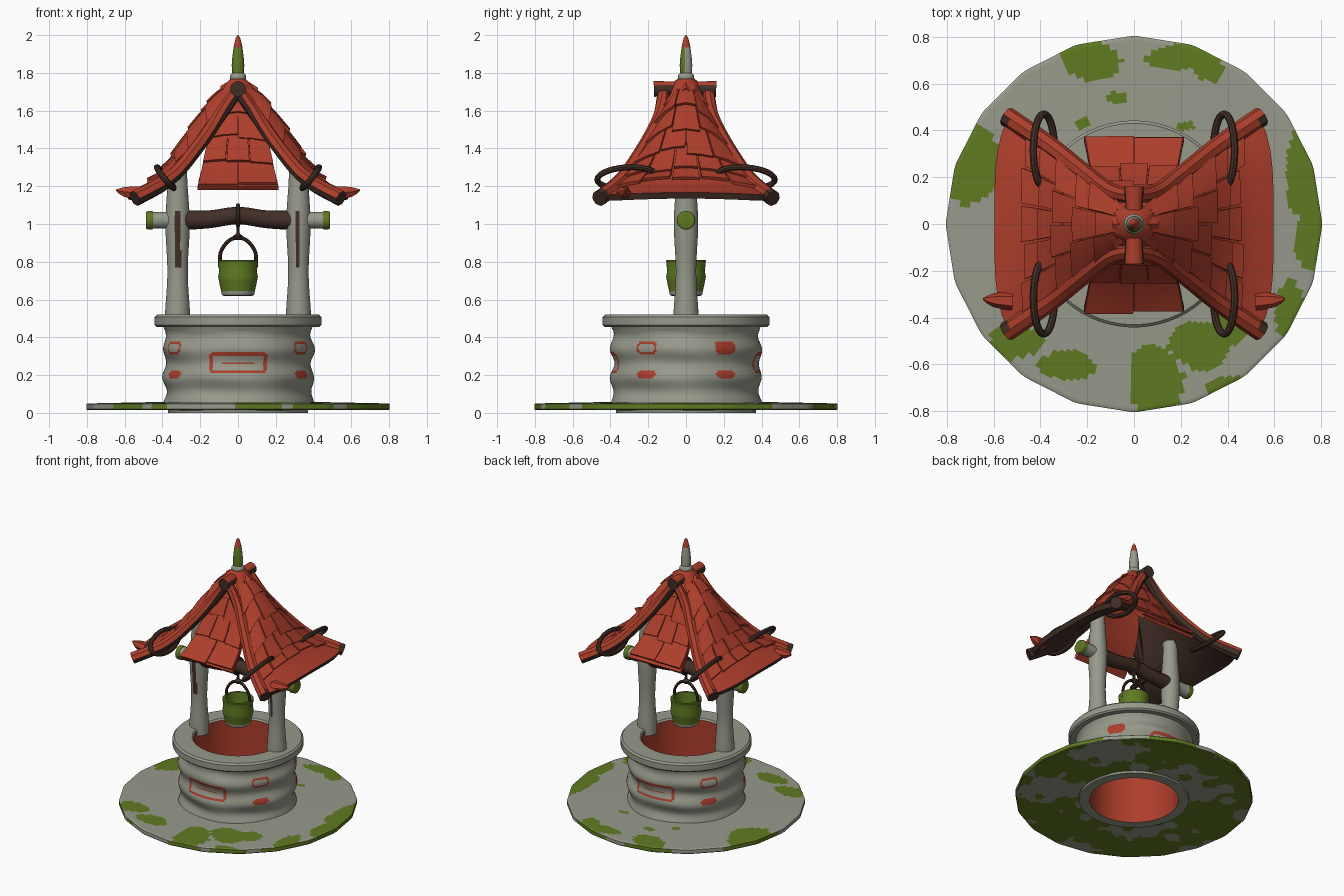
import bpy, bmesh, math, random
from mathutils import Vector

if "Cube" in bpy.data.objects:
    bpy.data.objects.remove(bpy.data.objects["Cube"])
random.seed(4)

GRAY, GREEN, RED, BROWN = range(4)
MATS = []
for mname, col in (("stone_gray", (0.31, 0.32, 0.26)), ("moss_green", (0.115, 0.195, 0.015)),
                   ("roof_red", (0.42, 0.048, 0.024)), ("dark_wood", (0.055, 0.028, 0.020))):
    m = bpy.data.materials.new(mname)
    m.diffuse_color = (*col, 1)
    m.use_nodes = True
    m.node_tree.nodes["Principled BSDF"].inputs["Base Color"].default_value = m.diffuse_color
    MATS.append(m)


def finish(name, bm, rule, angle=40):
    """rule is a colour index, or a function of face centre and normal."""
    bmesh.ops.recalc_face_normals(bm, faces=bm.faces)
    bm.normal_update()
    for f in bm.faces:
        f.material_index = rule(f.calc_center_median(), f.normal) if callable(rule) else rule
    me = bpy.data.meshes.new(name)
    bm.to_mesh(me)
    bm.free()
    for m in MATS:
        me.materials.append(m)
    ob = bpy.data.objects.new(name, me)
    bpy.context.collection.objects.link(ob)
    bpy.ops.object.select_all(action='DESELECT')
    ob.select_set(True)
    bpy.context.view_layer.objects.active = ob
    bpy.ops.object.shade_smooth_by_angle(angle=math.radians(angle))


def skin(bm, rings, closed):
    n = len(rings[0])
    for i in range(len(rings) - (0 if closed else 1)):
        a, b = rings[i], rings[(i + 1) % len(rings)]
        for j in range(n):
            k = (j + 1) % n
            bm.faces.new((a[j], a[k], b[k], b[j]))
    if not closed:
        bm.faces.new(rings[0])
        bm.faces.new(rings[-1])


def lathe(name, profile, segs, rule, closed=False, centre=(0, 0), radius=lambda r, a, z: r, angle=40):
    bm = bmesh.new()
    rings = []
    for r, z in profile:
        ring = []
        for j in range(segs):
            a = 2 * math.pi * (j + 0.5) / segs
            q = radius(r, a, z)
            ring.append(bm.verts.new((centre[0] + q * math.cos(a), centre[1] + q * math.sin(a), z)))
        rings.append(ring)
    skin(bm, rings, closed)
    finish(name, bm, rule, angle)


def sample(pts, t):
    """Catmull-Rom through points of any dimension, t from 0 to 1."""
    x = min(max(t, 0), 1) * (len(pts) - 1)
    i = min(int(x), len(pts) - 2)
    u = x - i
    p = [Vector(pts[min(max(k, 0), len(pts) - 1)]) for k in (i - 1, i, i + 1, i + 2)]
    return 0.5 * (2 * p[1] + (p[2] - p[0]) * u + (2 * p[0] - 5 * p[1] + 4 * p[2] - p[3]) * u * u
                  + (3 * p[1] - p[0] - 3 * p[2] + p[3]) * u ** 3)


def tube(name, pts, rule, sides=12, steps=16, ref=(0, 0, 1), closed=False):
    """Sweep a circle along points (x, y, z, radius)."""
    path = [Vector(p) for p in pts] if closed else [sample(pts, i / steps) for i in range(steps + 1)]
    bm, rings, n = bmesh.new(), [], len(path)
    for i, p in enumerate(path):
        nxt = path[(i + 1) % n] if closed else path[min(i + 1, n - 1)]
        prv = path[i - 1] if closed else path[max(i - 1, 0)]
        t = (nxt - prv).to_3d().normalized()
        b = t.cross(Vector(ref)).normalized()
        c = b.cross(t)
        rings.append([bm.verts.new(p.to_3d() + p[3] * (b * math.cos(w) + c * math.sin(w)))
                      for w in (2 * math.pi * j / sides for j in range(sides))])
    skin(bm, rings, closed)
    finish(name, bm, rule)


def slab(bm, P, t0, t1, s0, s1, off0, off1, thick, nt=2, ns=2):
    """Thin curved block lying on surface P(t, s)."""
    def point(t, s, o):
        n = (P(t + .01, s) - P(t - .01, s)).cross(P(t, s + .01) - P(t, s - .01)).normalized()
        return P(t, s) + n * (o if n.z > 0 else -o)
    lay = []
    for d in (0, -thick):
        lay.append([[bm.verts.new(point(t0 + (t1 - t0) * i / nt, s0 + (s1 - s0) * j / ns,
                                        off0 + (off1 - off0) * i / nt + d))
                     for j in range(ns + 1)] for i in range(nt + 1)])
    for g in lay:
        for i in range(nt):
            for j in range(ns):
                bm.faces.new((g[i][j], g[i + 1][j], g[i + 1][j + 1], g[i][j + 1]))
    edge = [(i, 0) for i in range(nt)] + [(nt, j) for j in range(ns)] + \
           [(i, ns) for i in range(nt, 0, -1)] + [(0, j) for j in range(ns, 0, -1)]
    for (i, j), (k, l) in zip(edge, edge[1:] + edge[:1]):
        bm.faces.new((lay[0][i][j], lay[0][k][l], lay[1][k][l], lay[1][i][j]))


# mossy ground disc with a 20-sided outline
BLOBS = [(-.18, .70, .14, .08), (.22, .71, .15, .06), (.32, .66, .07, .05), (-.07, .54, .05, .025),
         (-.69, .24, .12, .17), (.76, .22, .12, .24), (.76, -.05, .07, .15), (.66, -.38, .06, .14),
         (.10, -.68, .12, .16), (.28, -.52, .14, .10), (.40, -.45, .08, .08), (-.50, -.50, .12, .07),
         (-.30, -.60, .13, .06), (-.22, .43, .03, .03), (.22, .42, .04, .02), (.42, -.70, .10, .05)]


def moss(c, n):
    wob = .03 * math.sin(23 * c.x + 9 * c.y) + .02 * math.sin(31 * c.y - 11 * c.x)
    if n.z < -.5:
        return GREEN if math.sin(9 * c.x + 40 * wob) + math.sin(10 * c.y + 1) > -.4 else GRAY
    grow = .05 if abs(n.z) < .5 else 0
    return GREEN if any(math.hypot((c.x - x) / (a + grow), (c.y - y) / (b + grow)) < 1 + 3 * wob
                        for x, y, a, b in BLOBS) else GRAY


def polygon(r, a, z):
    h = math.pi / 20
    return r * (1 + (math.cos(h) / math.cos(a % (2 * h) - h) - 1) * max(0, (r - .4) / .4))


lathe("ground_disc", [(.36 + .022 * i, .015) for i in range(21)] + [(.805, .02), (.805, .046)]
      + [(.80 - .0147 * i, .05 + .0003 * i) for i in range(31)], 160, moss, True, radius=polygon)


# well wall with exposed bricks
def bricks(c, n):
    if math.hypot(c.x, c.y) < .32:
        return RED
    a = math.atan2(c.y, c.x)

    def inside(angle, z, hw, hz, line):
        u = abs((a - math.radians(angle) + math.pi) % (2 * math.pi) - math.pi) * .39
        v = abs(c.z - z)
        d = max(u - hw, v - hz, (u - hw + v - hz) * .7 + .012)
        return -line < d < 0
    for s in (-90, 90):
        if inside(s, .265, .155, .056, .016) or inside(s, .265, .10, .005, 1):
            return RED
    for s in (-148, -32, 32, 148):
        if inside(s, .345, .062, .034, 1 if s == 32 else .014) or inside(s, .205, .058, .02, 1):
            return RED
    return GRAY


def bumpy(r, a, z):
    return r + (.006 * math.sin(5 * a + 14 * z) * math.sin(z * 15) if r > .38 and z < .44 else 0)


wall = [(.30, 0), (.37, 0), (.37, .012)]
wall += [(.392 + .010 * math.sin((.05 + i * .007) * 42), .05 + i * .007) for i in range(60)]
lathe("well_wall", wall + [(.30, .47)], 240, bricks, True, radius=bumpy)
lathe("well_rim", [(.30, .46), (.432, .455), (.442, .465), (.442, .508), (.43, .52), (.31, .52), (.30, .51)],
      64, lambda c, n: RED if math.hypot(c.x, c.y) < .304 else GRAY, True)

# posts with cracks, and the axle pegs through them
for side, wide in ((-1, .016), (1, .009)):
    def crack(c, n):
        return BROWN if n.y < -.7 and abs(c.x - side * .318) < wide and .76 < c.z < 1.06 else GRAY
    lathe("post", [(.062 + .006 * math.cos(i * .35) - .0002 * i, .47 + .03 * i) for i in range(30)],
          40, crack, centre=(side * .32, 0))
    tube("axle_peg", [(side * .34, 0, 1.02, .045), (side * .44, 0, 1.02, .045), (side * .455, 0, 1.02, .05),
                      (side * .485, 0, 1.02, .047), (side * .486, 0, 1.02, .03), (side * .475, 0, 1.02, .025)],
         lambda c, n: GREEN if abs(c.x) > .445 else GRAY, 14, 20)
tube("axle", [(-.29, 0, 1.02, .052), (-.15, 0, 1.025, .047), (0, 0, 1.045, .046), (.15, 0, 1.025, .047),
              (.29, 0, 1.02, .052)], BROWN)


# bucket, handle and rope
def ellipse(c, u, v, r, n=28):
    return [tuple(Vector(c) + Vector(u) * math.cos(w) + Vector(v) * math.sin(w)) + (r,)
            for w in (2 * math.pi * i / n for i in range(n))]


lathe("bucket", [(.078, .62), (.086, .625), (.090, .645), (.102, .70), (.106, .72), (.100, .75), (.106, .805),
                 (.102, .81), (.088, .81), (.085, .75), (.075, .66)], 28,
      lambda c, n: GRAY if c.z < .645 else GREEN)
tube("bucket_handle", [(-.095, 0, .77, .010), (-.092, 0, .85, .010), (-.05, 0, .91, .010), (0, 0, .928, .011),
                       (.05, 0, .91, .010), (.092, 0, .85, .010), (.095, 0, .77, .010)], BROWN, 8, 24, (0, 1, 0))
tube("rope_loop", ellipse((0, 0, 1.045), (0, .054, 0), (0, 0, .054), .011), BROWN, 8, ref=(1, 0, 0), closed=True)
tube("rope", [(0, 0, .99, .009), (0, 0, .95, .010), (0, 0, .935, .026), (0, 0, .915, .010)], BROWN, 8, 10, (0, 1, 0))

# roof panels: x or y, middle height, edge height, half width
SIDE = [(.02, 1.765, 1.73, .05), (.11, 1.69, 1.59, .12), (.24, 1.52, 1.41, .21),
        (.36, 1.33, 1.26, .31), (.46, 1.23, 1.18, .40), (.60, 1.165, 1.15, .47)]
FRONT = [(.03, 1.72, 1.70, .05), (.10, 1.60, 1.58, .11), (.16, 1.46, 1.44, .16),
         (.25, 1.31, 1.30, .19), (.375, 1.195, 1.195, .215)]


def shingles(name, P, counts, end):
    bm = bmesh.new()
    step = end / len(counts)
    for r, cnt in enumerate(counts):
        for k in range(cnt):
            s0, s1 = -1 + 2 * k / cnt, -1 + 2 * (k + 1) / cnt
            slab(bm, P, r * step, (r + 1) * step + random.uniform(.01, .06), s0 + .015, s1 - .015,
                 .004, random.uniform(.016, .026), .016)
    finish(name, bm, RED, 25)


for sg in (-1, 1):
    def side_surface(t, s):
        x, zm, ze, h = sample(SIDE, t)
        return Vector((sg * (x - (.07 * s ** 4 if t > .85 else 0) * (t - .85) / .15), h * s, zm + (ze - zm) * s * s))

    def front_surface(t, s):
        y, zm, ze, h = sample(FRONT, t)
        return Vector((h * s, sg * y, zm + (ze - zm) * s * s))
    bm = bmesh.new()
    slab(bm, side_surface, .02, .99, -1, 1, 0, 0, .035, 16, 12)
    finish("side_roof_panel", bm, lambda c, n: BROWN if n.z < -.15 else RED)
    shingles("side_shingles", side_surface, (1, 3, 3, 4, 5, 5), .76)
    bm = bmesh.new()
    slab(bm, front_surface, .02, .99, -1, 1, 0, 0, .022, 12, 6)
    finish("end_roof_panel", bm, RED)
    shingles("end_shingles", front_surface, (1, 2, 3, 2), .93)
    # pointed splinter at the eave
    tube("eave_splinter", [(sg * .52, -.33, 1.165, .04), (sg * .60, -.325, 1.17, .03), (sg * .645, -.32, 1.18, .004)],
         RED, 6, 4)
    # curved hip beams with binding loops
    for sy in (-1, 1):
        tube("hip_beam", [(sg * .015, sy * .12, 1.69, .032), (sg * .11, sy * .145, 1.555, .036),
                          (sg * .22, sy * .225, 1.40, .038), (sg * .36, sy * .335, 1.24, .040),
                          (sg * .545, sy * .46, 1.135, .043)],
             lambda c, n: BROWN if n.z < -.15 or abs(c.x) > .544 else RED, 8, 18)
        tube("beam_binding", ellipse((sg * .385, sy * .315, 1.245), (0, sy * .155, -.01), (sg * .045, 0, .055), .016),
             BROWN, 8, ref=(sg * .77, 0, -.63), closed=True)

# ridge log, cap and finial
tube("ridge_log", [(0, -.17, 1.715, .042), (0, 0, 1.72, .034), (0, .16, 1.715, .042)],
     lambda c, n: RED if n.z > .6 else BROWN, 12, 8)
lathe("roof_cap", [(.10, 1.70), (.075, 1.745), (.03, 1.78)], 6, RED)
lathe("finial", [(.03, 1.75), (.044, 1.77), (.044, 1.785), (.032, 1.80), (.034, 1.84), (.031, 1.88), (.024, 1.935),
                 (.021, 1.95), (.012, 1.985), (.002, 2.0)], 16,
      lambda c, n: RED if c.z > 1.94 else GREEN if n.y < -.2 and c.z > 1.80 else GRAY)
